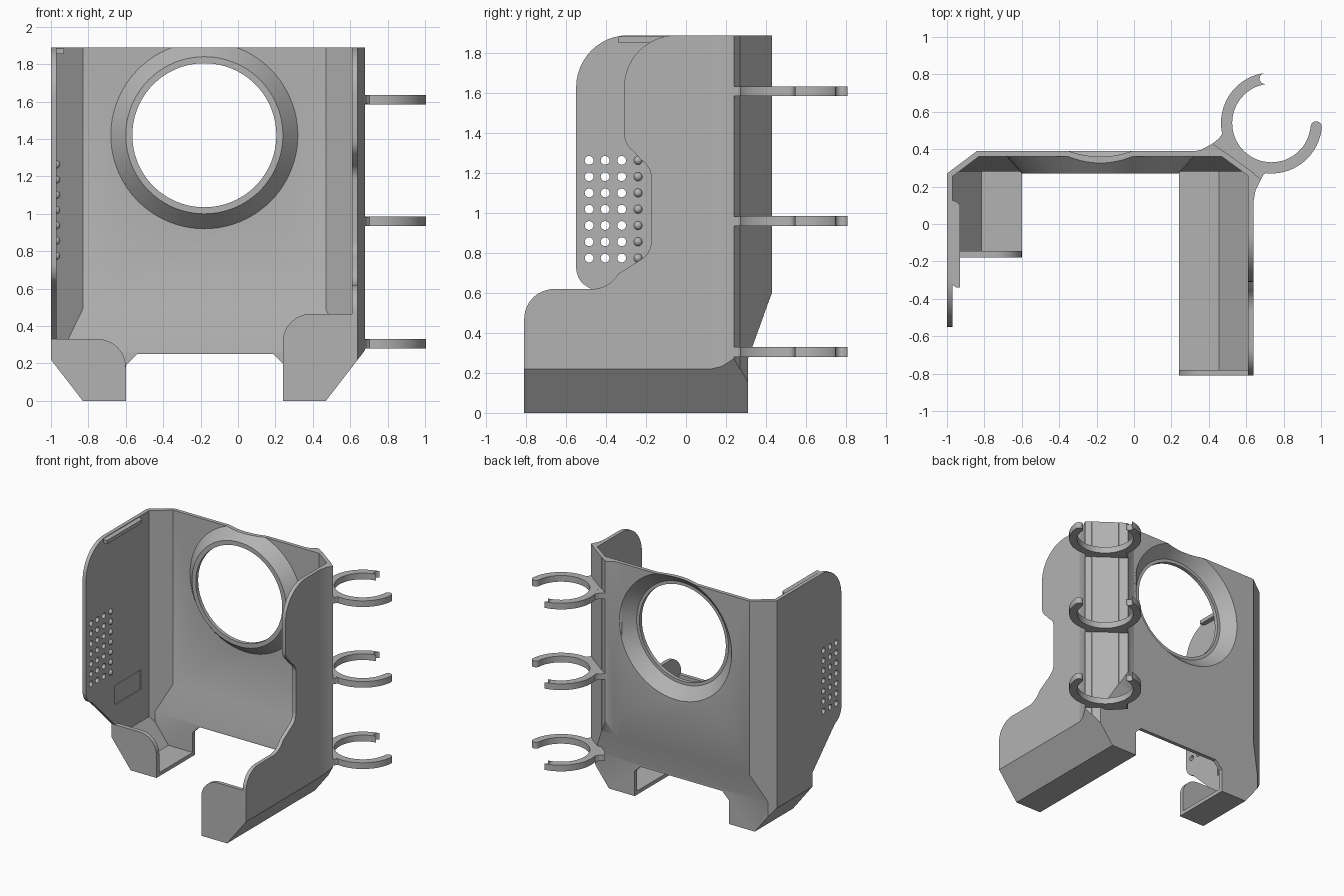
import bpy, bmesh
from math import cos, sin, radians, pi
from mathutils import Vector, Matrix

if "Cube" in bpy.data.objects:
    bpy.data.objects.remove(bpy.data.objects["Cube"], do_unlink=True)

grey = bpy.data.materials.new("plain grey")
grey.use_nodes = True
COLOUR = (0.45, 0.45, 0.45, 1)
grey.diffuse_color = COLOUR
grey.node_tree.nodes["Principled BSDF"].inputs["Base Color"].default_value = COLOUR

T = 0.03      # wall thickness
TOP = 1.89    # overall height


def arc(cx, cy, r, a0, a1, n=12):
    return [(cx + r * cos(radians(a0 + (a1 - a0) * i / n)),
             cy + r * sin(radians(a0 + (a1 - a0) * i / n))) for i in range(n + 1)]


def finish(name, bm):
    bmesh.ops.recalc_face_normals(bm, faces=bm.faces)
    mesh = bpy.data.meshes.new(name)
    bm.to_mesh(mesh)
    bm.free()
    mesh.materials.append(grey)
    ob = bpy.data.objects.new(name, mesh)
    bpy.context.collection.objects.link(ob)
    return ob


def prism_bm(pts, axis, a, b):
    place = {"x": lambda u, v, w: (w, u, v),
             "y": lambda u, v, w: (u, w, v),
             "z": lambda u, v, w: (u, v, w)}[axis]
    bm = bmesh.new()
    face = bm.faces.new([bm.verts.new(place(u, v, a)) for u, v in pts])
    ext = bmesh.ops.extrude_face_region(bm, geom=[face])
    shift = Vector(place(0, 0, b - a))
    bmesh.ops.translate(bm, vec=shift, verts=[g for g in ext["geom"] if isinstance(g, bmesh.types.BMVert)])
    return bm


def prism(name, pts, axis, a, b):
    return finish(name, prism_bm(pts, axis, a, b))


def slice_off(bm, point, normal):
    """Remove everything on the normal side of a plane and cap the cut."""
    cut = bmesh.ops.bisect_plane(bm, geom=bm.verts[:] + bm.edges[:] + bm.faces[:],
                                 plane_co=point, plane_no=normal, clear_outer=True)
    edges = [g for g in cut["geom_cut"] if isinstance(g, bmesh.types.BMEdge)]
    if edges:
        bmesh.ops.edgeloop_fill(bm, edges=edges)


def subtract(target, cutter):
    mod = target.modifiers.new("cut", "BOOLEAN")
    mod.operation = "DIFFERENCE"
    mod.solver = "EXACT"
    mod.object = cutter
    bpy.ops.object.select_all(action="DESELECT")
    target.select_set(True)
    bpy.context.view_layer.objects.active = target
    bpy.ops.object.modifier_apply(modifier=mod.name)
    bpy.data.objects.remove(cutter, do_unlink=True)


def smooth(ob):
    bpy.ops.object.select_all(action="DESELECT")
    ob.select_set(True)
    bpy.context.view_layer.objects.active = ob
    bpy.ops.object.shade_smooth_by_angle(angle=radians(30))


LOW_RIGHT = (Vector((0.64, 0, 0.22)), Vector((0.22, 0, -0.17)).normalized())
FACETS = [(Vector((-1, 0.27, 0)), Vector((-0.6, 0.8, 0))),
          (Vector((0.488, 0.384, 0)), Vector((0.59, 0.807, 0))),
          (Vector((-1, 0, 0.22)), Vector((-0.22, 0, -0.17)).normalized()),
          LOW_RIGHT]


def body(name, o, front, top):
    """Faceted block, shrunk by o on the sides, back and floor."""
    side = [(front, o), (0.31 - o, o), (0.31 - o, 0.27), (0.39 - o, 0.49), (0.39 - o, top), (front, top)]
    bm = prism_bm(side, "x", -1 + o, 0.64 - o)
    for point, normal in FACETS:
        slice_off(bm, point - normal * o, normal)
    return finish(name, bm)


# Shell: hollowed faceted block, open at the front and top
shell = body("shell", 0, -0.81, TOP)
subtract(shell, body("hollow", T, -0.95, 2.1))

# Gap in the floor between the two feet
subtract(shell, prism("floor_gap", [(-0.6, -0.1), (-0.6, 0.19), (-0.54, 0.25), (0.19, 0.25),
                                    (0.24, 0.2), (0.24, -0.1)], "y", -1, 1))

# Front outline of the wall at -x
left_edge = ([(-1, -0.2), (-0.18, -0.2), (-0.18, 0.33), (-0.46, 0.61)]
             + arc(-0.43, 0.73, 0.12, 225, 180, 6)
             + arc(-0.29, 1.63, 0.26, 180, 90) + [(-0.29, 2.1), (-1, 2.1)])
subtract(shell, prism("edge_cut", left_edge, "x", -1.1, -0.3))

# Front outline of the wall at +x, with its wavy edge
right_edge = ([(-1, 0.47)] + arc(-0.66, 0.47, 0.15, 180, 90)
              + arc(-0.47, 0.77, 0.15, 270, 330, 6) + arc(-0.275, 0.855, 0.1, 300, 360, 6)
              + arc(-0.275, 1.18, 0.1, 0, 60, 6) + arc(-0.2, 1.4, 0.11, 235, 180, 6)
              + arc(-0.05, 1.63, 0.26, 180, 90) + [(-0.05, 2.1), (-1, 2.1)])
subtract(shell, prism("edge_cut", right_edge, "x", 0.3, 0.9))

# Round opening in the back
CX, CZ = -0.18, 1.42
subtract(shell, prism("back_hole", arc(CX, CZ, 0.5, 0, 360, 96)[:-1], "y", 0.33, 0.6))

# Grid of vent holes, plus a last column of small bumps
rows = [0.775 + 0.0815 * i for i in range(7)]
vents = bmesh.new()
bumps = bmesh.new()
for z in rows:
    for y in (-0.485, -0.405, -0.322):
        bmesh.ops.create_cone(vents, cap_ends=True, segments=20, radius1=0.022, radius2=0.022, depth=0.2,
                              matrix=Matrix.Translation((-0.985, y, z)) @ Matrix.Rotation(pi / 2, 4, "Y"))
    bmesh.ops.create_uvsphere(bumps, u_segments=16, v_segments=8, radius=0.022,
                              matrix=Matrix.Translation((-0.972, -0.24, z)))
subtract(shell, finish("vent_cutter", vents))
smooth(finish("wall_bumps", bumps))

# Shallow rectangular recess on the inner wall
subtract(shell, prism("recess_cutter", [(-0.18, 0.49), (0.15, 0.49), (0.15, 0.645), (-0.18, 0.645)],
                      "x", -0.978, -0.9))
smooth(shell)

# Conical rim around the opening
bm = bmesh.new()
section = [(0.5, 0.39), (0.5, 0.36), (0.42, 0.27), (0.385, 0.27), (0.385, 0.3), (0.41, 0.3)]
verts = [bm.verts.new((CX + r, y, CZ)) for r, y in section]
edges = [bm.edges.new((verts[i - 1], verts[i])) for i in range(len(verts))]
bmesh.ops.spin(bm, geom=verts + edges, cent=(CX, 0, CZ), axis=(0, 1, 0), angle=2 * pi,
               steps=96, use_merge=True)
bmesh.ops.remove_doubles(bm, verts=bm.verts, dist=0.0005)
slice_off(bm, Vector((0, 0, TOP)), Vector((0, 0, 1)))
smooth(finish("opening_rim", bm))

# Front stops of the two feet
smooth(prism("right_foot_stop", [(0.24, 0), (0.47, 0), (0.64, 0.22), (0.64, 0.465)]
             + arc(0.39, 0.315, 0.15, 90, 180), "y", -0.81, -0.78))
smooth(prism("left_foot_stop", [(-0.6, 0), (-0.83, 0), (-1, 0.22), (-1, 0.33)]
             + arc(-0.75, 0.18, 0.15, 90, 0), "y", -0.18, -0.145))

# Retaining lip at the top of the wall
prism("top_lip", [(-0.98, 0.13), (-0.95, 0.12), (-0.93, 0.1), (-0.93, -0.34), (-0.95, -0.34), (-0.98, -0.32)],
      "z", 1.855, 1.885)

# Thick corner strip that carries the clips
bm = prism_bm([(0.3, 0.385), (0.36, 0.397), (0.42, 0.43), (0.68, 0.24), (0.65, 0.18), (0.635, 0.1),
               (0.62, 0.25), (0.48, 0.37)], "z", 0.15, TOP)
slice_off(bm, Vector((0, 0.43, 0.6)), Vector((0, 1, -0.37)).normalized())
slice_off(bm, *LOW_RIGHT)
smooth(finish("corner_strip", bm))

# Three open ring clips with flared roots
RX, RY = 0.735, 0.54
for i, z in enumerate((0.28, 0.935, 1.585)):
    ends = [(RX + 0.24 * cos(radians(a)), RY + 0.24 * sin(radians(a))) for a in (98, 355)]
    ring = (arc(RX, RY, 0.27, 98, 355, 48) + arc(*ends[1], 0.03, 355, 535, 8)[1:-1]
            + arc(RX, RY, 0.21, 355, 98, 48) + arc(*ends[0], 0.03, 278, 98, 8)[1:-1])
    smooth(prism(f"ring_clip_{i + 1}", ring, "z", z, z + 0.05))
    prism(f"clip_root_{i + 1}", [(0.47, 0.37), (0.42, 0.43), (0.455, 0.458), (0.479, 0.495), (0.543, 0.396),
                                 (0.712, 0.281), (0.69, 0.26), (0.68, 0.24), (0.62, 0.26)],
          "z", z + 0.001, z + 0.049)
